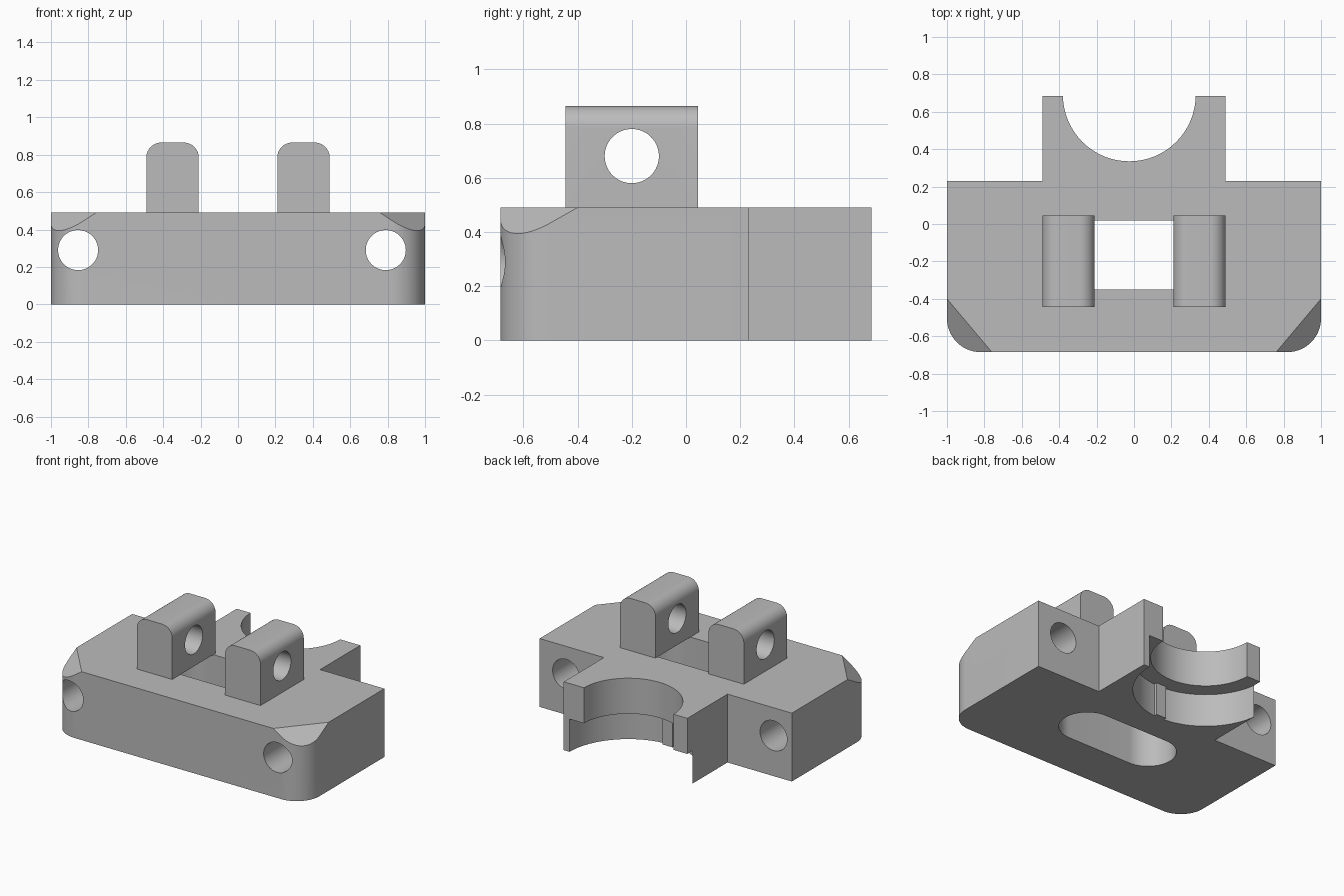
import bpy, bmesh, math
from mathutils import Matrix, Vector

default = bpy.data.objects.get("Cube")
if default:
    bpy.data.objects.remove(default, do_unlink=True)

grey = bpy.data.materials.new("plain_grey")
grey.use_nodes = True
grey.diffuse_color = (0.5, 0.5, 0.5, 1)
grey.node_tree.nodes["Principled BSDF"].inputs["Base Color"].default_value = (0.5, 0.5, 0.5, 1)

TOP = 0.49


def arc(cx, cy, r, start, end, steps=14):
    """Points along an arc, angles in degrees."""
    angles = [math.radians(start + (end - start) * i / steps) for i in range(steps + 1)]
    return [(cx + r * math.cos(a), cy + r * math.sin(a)) for a in angles]


def prism(name, outline, low, high, axis="z"):
    """Extrude a counter-clockwise outline along z, or along y with the outline in x and z."""
    bm = bmesh.new()
    face = bm.faces.new([bm.verts.new((u, v, low)) for u, v in outline])
    moved = bmesh.ops.extrude_face_region(bm, geom=[face])["geom"]
    bmesh.ops.translate(bm, vec=(0, 0, high - low),
                        verts=[g for g in moved if isinstance(g, bmesh.types.BMVert)])
    if axis == "y":
        bmesh.ops.transform(bm, matrix=Matrix.Rotation(math.pi / 2, 4, "X"), verts=bm.verts)
        bmesh.ops.scale(bm, vec=(1, -1, 1), verts=bm.verts)
    bmesh.ops.recalc_face_normals(bm, faces=bm.faces)
    return finish(name, bm)


def finish(name, bm):
    mesh = bpy.data.meshes.new(name)
    bm.to_mesh(mesh)
    bm.free()
    mesh.materials.append(grey)
    obj = bpy.data.objects.new(name, mesh)
    bpy.context.collection.objects.link(obj)
    return obj


def rod(name, centre, r, length, axis):
    """Round cutter along one axis."""
    bm = bmesh.new()
    turn = {"x": Matrix.Rotation(math.pi / 2, 4, "Y"),
            "y": Matrix.Rotation(math.pi / 2, 4, "X"), "z": Matrix()}[axis]
    bmesh.ops.create_cone(bm, cap_ends=True, segments=64, radius1=r, radius2=r,
                          depth=length, matrix=Matrix.Translation(centre) @ turn)
    return finish(name, bm)


def select_only(obj):
    bpy.ops.object.select_all(action="DESELECT")
    obj.select_set(True)
    bpy.context.view_layer.objects.active = obj


def cut(obj, cutter):
    cutter.hide_render = True
    mod = obj.modifiers.new("cut", "BOOLEAN")
    mod.operation, mod.solver, mod.object = "DIFFERENCE", "EXACT", cutter
    select_only(obj)
    bpy.ops.object.modifier_apply(modifier=mod.name)
    bpy.data.objects.remove(cutter, do_unlink=True)


def smooth(obj):
    select_only(obj)
    bpy.ops.object.shade_smooth_by_angle(angle=math.radians(30))


# Main body with rounded front corners and a rear block
R = 0.18
FRONT, WING, BACK, HALF = -0.685, 0.23, 0.685, 0.49
outline = (arc(-1 + R, FRONT + R, R, 180, 270) + arc(1 - R, FRONT + R, R, 270, 360)
           + [(1, WING), (HALF, WING), (HALF, BACK), (-HALF, BACK), (-HALF, WING), (-1, WING)])
body = prism("body", outline, 0, TOP)

# Sloping cuts on the two front top corners
bm = bmesh.new()
bm.from_mesh(body.data)
for s in (1, -1):
    a, b, c = (Vector((s * x, y, z)) for x, y, z in
               ((0.76, FRONT, TOP), (1, -0.4, TOP), (0.947, -0.632, 0.395)))
    normal = (b - a).cross(c - a)
    if normal.z < 0:
        normal.negate()
    res = bmesh.ops.bisect_plane(bm, geom=bm.verts[:] + bm.edges[:] + bm.faces[:], dist=1e-5,
                                 plane_co=a, plane_no=normal, clear_outer=True)
    bmesh.ops.holes_fill(bm, edges=[e for e in bm.edges if e.is_boundary], sides=0)
bmesh.ops.recalc_face_normals(bm, faces=bm.faces)
bm.to_mesh(body.data)
bm.free()

# Screw holes through both wings
for x in (-0.855, 0.79):
    cut(body, rod("screw_cutter", (x, -0.2, 0.29), 0.107, 2, "y"))

# Rounded slot under the lugs
SR, SX, SY = 0.185, 0.255, -0.165
slot = arc(SX, SY, SR, -90, 90, 24) + arc(-SX, SY, SR, 90, 270, 24)
cut(body, prism("slot_cutter", slot, -0.1, 0.6))

# Stepped half-round bore at the back
BX, LEDGE = -0.025, 0.235
cut(body, rod("upper_bore_cutter", (BX, 0.69, 0.4), 0.355, 0.6, "z"))
cut(body, rod("lower_bore_cutter", (BX, 0.69, LEDGE - 0.3), 0.47, 0.6, "z"))

# Small key rib at the front of the lower bore
rib = [(BX - 0.04, 0.19), (BX + 0.04, 0.19), (BX + 0.04, 0.245), (BX - 0.04, 0.245)]
prism("key_rib", rib, 0, LEDGE)
smooth(body)

# Two hinge lugs with rounded tops and a pin hole
LR, TIP = 0.08, 0.865
for side, x0, x1 in (("left", 0.21, HALF), ("right", -HALF, -0.21)):
    shape = ([(x0, TOP), (x1, TOP)] + arc(x1 - LR, TIP - LR, LR, 0, 90)
             + arc(x0 + LR, TIP - LR, LR, 90, 180))
    lug = prism(side + "_lug", shape, -0.445, 0.045, "y")
    cut(lug, rod("pin_cutter", ((x0 + x1) / 2, -0.2, 0.68), 0.1, 1, "x"))
    smooth(lug)
